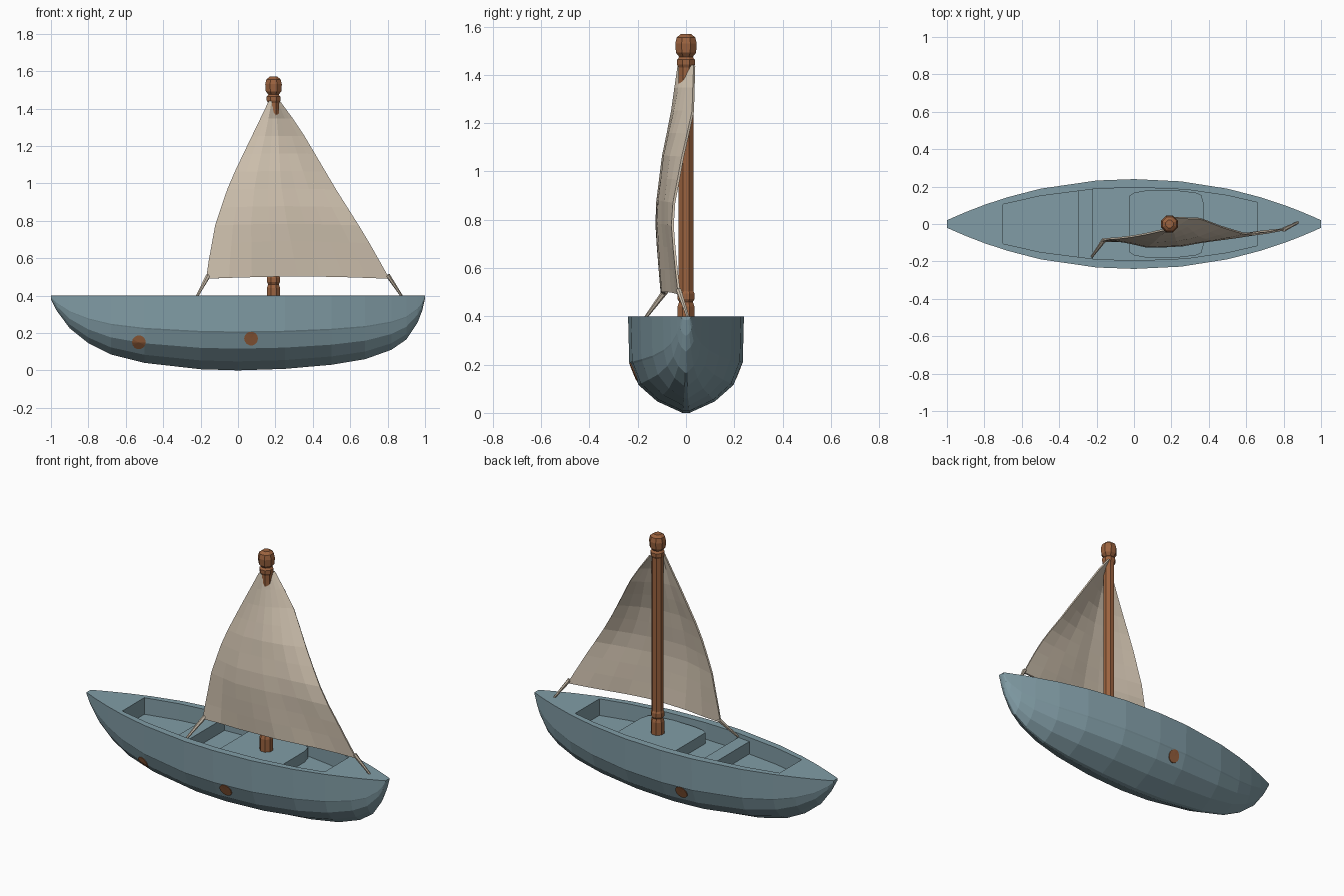
import bpy, bmesh, math
from mathutils import Vector
from mathutils.bvhtree import BVHTree

if "Cube" in bpy.data.objects:
    bpy.data.objects.remove(bpy.data.objects["Cube"])


def material(name, rgb):
    m = bpy.data.materials.new(name)
    m.diffuse_color = (*rgb, 1)
    m.use_nodes = True
    m.node_tree.nodes["Principled BSDF"].inputs["Base Color"].default_value = m.diffuse_color
    return m


BLUE = material("dusty blue paint", (0.22, 0.335, 0.38))
WOOD = material("brown wood", (0.33, 0.125, 0.05))
CLOTH = material("beige cloth", (0.63, 0.54, 0.43))


def make(name, verts, faces, mat):
    mesh = bpy.data.meshes.new(name)
    mesh.from_pydata([tuple(v) for v in verts], [], faces)
    bm = bmesh.new()
    bm.from_mesh(mesh)
    bmesh.ops.recalc_face_normals(bm, faces=bm.faces)
    bm.to_mesh(mesh)
    bm.free()
    mesh.materials.append(mat)
    ob = bpy.data.objects.new(name, mesh)
    bpy.context.collection.objects.link(ob)
    return ob


def loft(name, rings, mat):
    """Skin a list of equal closed rings and cap both ends."""
    n = len(rings[0])
    verts = [v for r in rings for v in r]
    faces = [(i * n + j, i * n + (j + 1) % n, (i + 1) * n + (j + 1) % n, (i + 1) * n + j)
             for i in range(len(rings) - 1) for j in range(n)]
    faces += [tuple(range(n)), tuple(range(len(verts) - n, len(verts)))]
    return make(name, verts, faces, mat)


def prism(name, half, z0, z1, mat):
    """Extrude an outline given as its +y half, mirrored across y = 0."""
    outline = half + [(x, -y) for x, y in reversed(half)]
    return loft(name, [[(x, y, z) for x, y in outline] for z in (z0, z1)], mat)


def interp(points, t):
    for (a, p), (b, q) in zip(points, points[1:]):
        if t <= b:
            return p + (q - p) * max(0, (t - a) / (b - a))
    return points[-1][1]


# Hull: lofted stations along the keel curve
DECK = 0.40
keel = [(-1, 0.38), (-0.97, 0.32), (-0.9, 0.225), (-0.8, 0.145), (-0.68, 0.085), (-0.5, 0.04),
        (-0.2, 0.006), (0, 0), (0.25, 0.008), (0.5, 0.03), (0.68, 0.06), (0.82, 0.11),
        (0.9, 0.165), (0.96, 0.255), (0.985, 0.32), (1, 0.385)]
section = [(1, 0), (0.98, 0.48), (0.96, 0.5), (0.82, 0.71), (0.5, 0.88), (0.06, 1)]
rings = []
for x, k in keel:
    w = 0.02 + 0.22 * (1 - abs(x) ** 2.1)
    half = [(x, w * a, DECK - (DECK - k) * t) for a, t in section]
    rings.append(half + [(x, -y, z) for x, y, z in reversed(half)])
hull = loft("hull", rings, BLUE)
solid = bmesh.new()
solid.from_mesh(hull.data)
skin = BVHTree.FromBMesh(solid)
solid.free()

# Cockpit recess cut into the deck
cutter = prism("cockpit_cutter", [(-0.70, 0.105), (-0.5, 0.15), (-0.22, 0.186), (0, 0.196),
                                  (0.28, 0.184), (0.5, 0.152), (0.66, 0.115)], 0.30, 0.5, BLUE)
cutter.hide_render = True
cut = hull.modifiers.new("cockpit", 'BOOLEAN')
cut.operation = 'DIFFERENCE'
cut.solver = 'EXACT'
cut.object = cutter
bpy.context.view_layer.objects.active = hull
bpy.ops.object.modifier_apply(modifier=cut.name)
bpy.data.objects.remove(cutter)

# Bench and raised mast platform
prism("bench", [(-0.30, 0.185), (-0.22, 0.195)], 0.29, 0.375, BLUE)
prism("mast_platform", [(-0.025, 0.15), (0, 0.168), (0.07, 0.18), (0.21, 0.182),
                        (0.33, 0.168), (0.36, 0.155), (0.375, 0.10)], 0.29, 0.365, BLUE)

# Mast: turned pole with collars and a rounded knob
MX = 0.19
mast = [(0.038, 0.34), (0.038, 0.44), (0.031, 0.46), (0.038, 0.472), (0.038, 0.495),
        (0.033, 0.505), (0.033, 1.43), (0.04, 1.443), (0.04, 1.463), (0.03, 1.474),
        (0.045, 1.492), (0.048, 1.53), (0.041, 1.556), (0.022, 1.57)]
loft("mast", [[(MX + r * math.cos(a), r * math.sin(a), z)
               for a in [math.pi * (2 * i + 1) / 8 for i in range(8)]] for r, z in mast], WOOD)


# Wooden plugs: thin round plates that follow the hull skin
def plug(name, cx, cz, side, r=0.037, n=14):
    pts = [(cx, cz)] + [(cx + r * math.cos(2 * math.pi * i / n), cz + r * math.sin(2 * math.pi * i / n))
                        for i in range(n)]
    top, low = [], []
    for x, z in pts:
        p, nor, _, _ = skin.ray_cast(Vector((x, side, z)), Vector((0, -side, 0)))
        out = Vector((0, side, 0))
        top.append(p + out * 0.005)
        low.append(p - out * 0.004)
    m = n + 1
    faces = []
    for i in range(1, m):
        j = i % n + 1
        faces += [(0, i, j), (m, m + j, m + i), (i, m + i, m + j, j)]
    make(name, top + low, faces, WOOD)


plug("plug_front_left", -0.53, 0.15, -1)
plug("plug_front_middle", 0.07, 0.17, -1)
plug("plug_back", -0.12, 0.17, 1)

# Sail: billowing triangle, edges given as x by height, depth by row
left = [(0.49, -0.17), (0.55, -0.163), (0.78, -0.12), (1.0, -0.045), (1.2, 0.05), (1.44, 0.165)]
right = [(0.49, 0.81), (0.72, 0.68), (0.97, 0.52), (1.29, 0.33), (1.38, 0.265), (1.44, 0.22)]
depth = [(0.0, [-0.09, -0.105, -0.09, -0.06, -0.03]),
         (0.35, [-0.08, -0.12, -0.12, -0.09, -0.055]),
         (0.6, [-0.065, -0.095, -0.09, -0.06, -0.015]),
         (0.8, [-0.05, -0.058, -0.045, -0.01, 0.028]),
         (1.0, [-0.03, -0.03, -0.01, 0.015, 0.035])]
NU, NV = 8, 10
verts = []
for j in range(NV + 1):
    v = j / NV
    z = 0.49 + 0.95 * v
    row = [(c / 4, interp([(t, d[c]) for t, d in depth], v)) for c in range(5)]
    for i in range(NU + 1):
        u = i / NU
        x0, x1 = interp(left, z), interp(right, z)
        ripple = 0.006 * math.sin(9 * u + 7 * v) * (1 - v)
        verts.append((x0 + (x1 - x0) * u, interp(row, u) + ripple,
                      z + 0.012 * math.sin(math.pi * u) * (1 - v)))
W = NU + 1
sail = make("sail", verts, [(j * W + i, j * W + i + 1, (j + 1) * W + i + 1, (j + 1) * W + i)
                            for j in range(NV) for i in range(NU)], CLOTH)
thick = sail.modifiers.new("thickness", 'SOLIDIFY')
thick.thickness = 0.01
thick.offset = 0


# Ropes tying the sail corners to the deck
def rope(name, a, b, r0, r1):
    a, b = Vector(a), Vector(b)
    q = (b - a).to_track_quat('Z', 'Y')
    loft(name, [[p + q @ Vector((r * math.cos(i * math.pi / 3), r * math.sin(i * math.pi / 3), 0))
                 for i in range(6)] for p, r in ((a, r0), (b, r1))], CLOTH)


rope("rope_left", (-0.16, -0.085, 0.505), (-0.225, -0.175, 0.385), 0.013, 0.006)
rope("rope_right", (0.80, -0.03, 0.51), (0.88, 0.01, 0.39), 0.012, 0.006)
